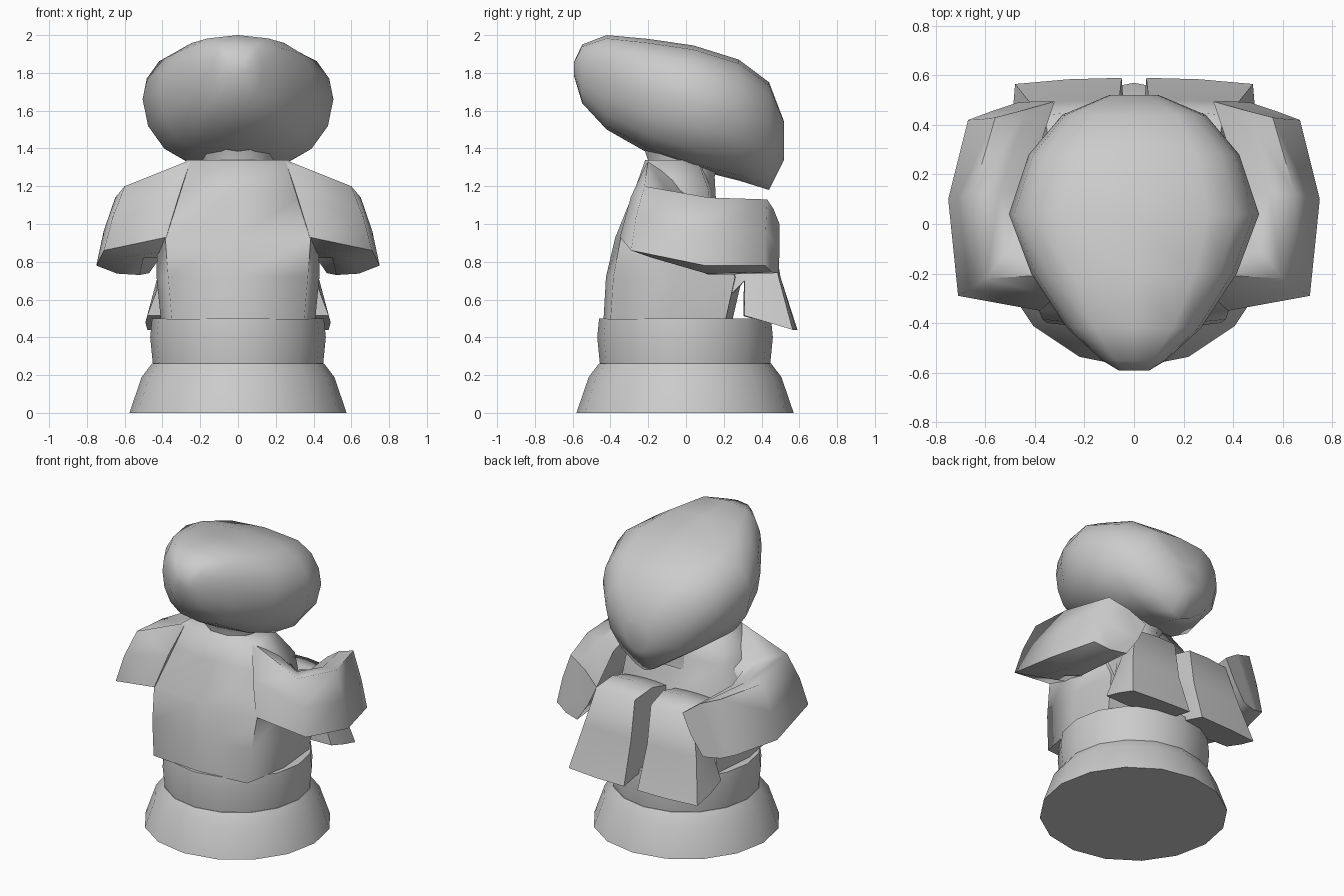
import bpy, bmesh, math
from mathutils import Vector

if "Cube" in bpy.data.objects:
    bpy.data.objects.remove(bpy.data.objects["Cube"])


def loft(name, rings, angle=40):
    """Skin a list of equal-length point rings and cap both ends."""
    bm = bmesh.new()
    rows = [[bm.verts.new(p) for p in r] for r in rings]
    n = len(rows[0])
    for a, b in zip(rows, rows[1:]):
        for i in range(n):
            j = (i + 1) % n
            bm.faces.new((a[i], a[j], b[j], b[i]))
    bm.faces.new(rows[0])
    bm.faces.new(rows[-1])
    bmesh.ops.recalc_face_normals(bm, faces=bm.faces)
    me = bpy.data.meshes.new(name)
    bm.to_mesh(me)
    bm.free()
    ob = bpy.data.objects.new(name, me)
    bpy.context.collection.objects.link(ob)
    bpy.ops.object.select_all(action='DESELECT')
    ob.select_set(True)
    bpy.context.view_layer.objects.active = ob
    bpy.ops.object.shade_smooth_by_angle(angle=math.radians(angle))
    return ob


def puffed(corners, bulge=1.1, side=1):
    """Four corners to an eight-point ring with slightly puffed edges."""
    pts = [Vector((x * side, y, z)) for x, y, z in corners]
    c = sum(pts, Vector()) / 4
    ring = []
    for i, p in enumerate(pts):
        mid = (p + pts[(i + 1) % 4]) / 2
        ring += [p, c + (mid - c) * bulge]
    return ring


def circle(r, y, z, n=16):
    return [(r * math.cos(2 * math.pi * i / n), y + r * math.sin(2 * math.pi * i / n), z)
            for i in range(n)]


# pedestal in two tiers
loft("pedestal_base", [circle(.575, -.005, 0), circle(.51, -.005, .19), circle(.455, -.005, .262)], 25)
loft("pedestal_top", [circle(.45, -.005, .25), circle(.465, -.005, .4), circle(.455, -.005, .5)])

# jacket body, leaning forward towards the neck: z, back y, front y, back half width, front half width
torso = []
for z, yb, yf, wb, wf in [(.495, -.40, .21, .35, .38), (.72, -.385, .26, .37, .40), (.93, -.345, .14, .385, .38),
                          (1.18, -.25, .12, .38, .34), (1.34, -.2, .06, .27, .2)]:
    torso.append(puffed([(-wb, yb, z), (wb, yb, z), (wf, yf, z), (-wf, yf, z)], 1.12))
loft("jacket_body", torso, 75)

# neck
loft("neck", [circle(.2, -.03, 1.1, 10), circle(.17, -.01, 1.25, 10), circle(.22, -.02, 1.42, 10)])

# sleeves and legs, mirrored left and right
sleeve = [
    [(.38, -.35, .93), (.25, -.2, 1.34), (.27, .1, 1.15), (.36, .05, .82)],
    [(.71, -.29, .86), (.6, -.22, 1.2), (.43, .0, 1.13), (.5, -.08, .82)],
    [(.75, .1, .78), (.65, .12, 1.14), (.44, .14, 1.08), (.52, .12, .73)],
    [(.67, .42, .78), (.56, .43, 1.13), (.32, .495, 1.0), (.47, .49, .74)],
]
leg = [
    [(.03, .0, .92), (.36, .0, .9), (.38, .0, .52), (.03, .0, .52)],
    [(.04, .3, 1.0), (.34, .3, 1.0), (.38, .25, .64), (.05, .25, .64)],
    [(.06, .46, .97), (.36, .44, .97), (.41, .31, .7), (.06, .31, .7)],
    [(.06, .5, .72), (.42, .49, .72), (.44, .31, .62), (.06, .31, .62)],
    [(.05, .59, .44), (.48, .565, .44), (.48, .31, .515), (.05, .31, .51)],
]
for side, label in ((1, "right"), (-1, "left")):
    loft("sleeve_" + label, [puffed(q, 1.1, side) for q in sleeve], 75)
    loft("leg_" + label, [puffed(q, 1.05, side) for q in leg], 75)

# large tilted head: y, top z, bottom z, widest z, half width, lower pointedness
profile = [(-.592, 1.86, 1.78, 1.82, .06, 1), (-.55, 1.95, 1.64, 1.81, .13, .8),
           (-.42, 2.0, 1.5, 1.77, .27, .7), (-.2, 1.98, 1.375, 1.70, .415, .65),
           (.04, 1.945, 1.29, 1.66, .505, .75), (.28, 1.87, 1.23, 1.6, .425, 1.15),
           (.44, 1.75, 1.18, 1.53, .29, 1.5), (.52, 1.54, 1.34, 1.46, .1, 1)]
rings = []
N = 16
for y, top, bot, mid, w, point in profile:
    ring = []
    for i in range(N):
        t = 2 * math.pi * i / N
        c, s = math.cos(t), math.sin(t)
        power = .55 if s > 0 else point
        x = math.copysign(abs(c) ** power, c) * w if abs(c) > 1e-6 else 0
        ring.append((x, y, mid + s * ((top - mid) if s > 0 else (mid - bot))))
    rings.append(ring)
loft("head", rings, 80)
